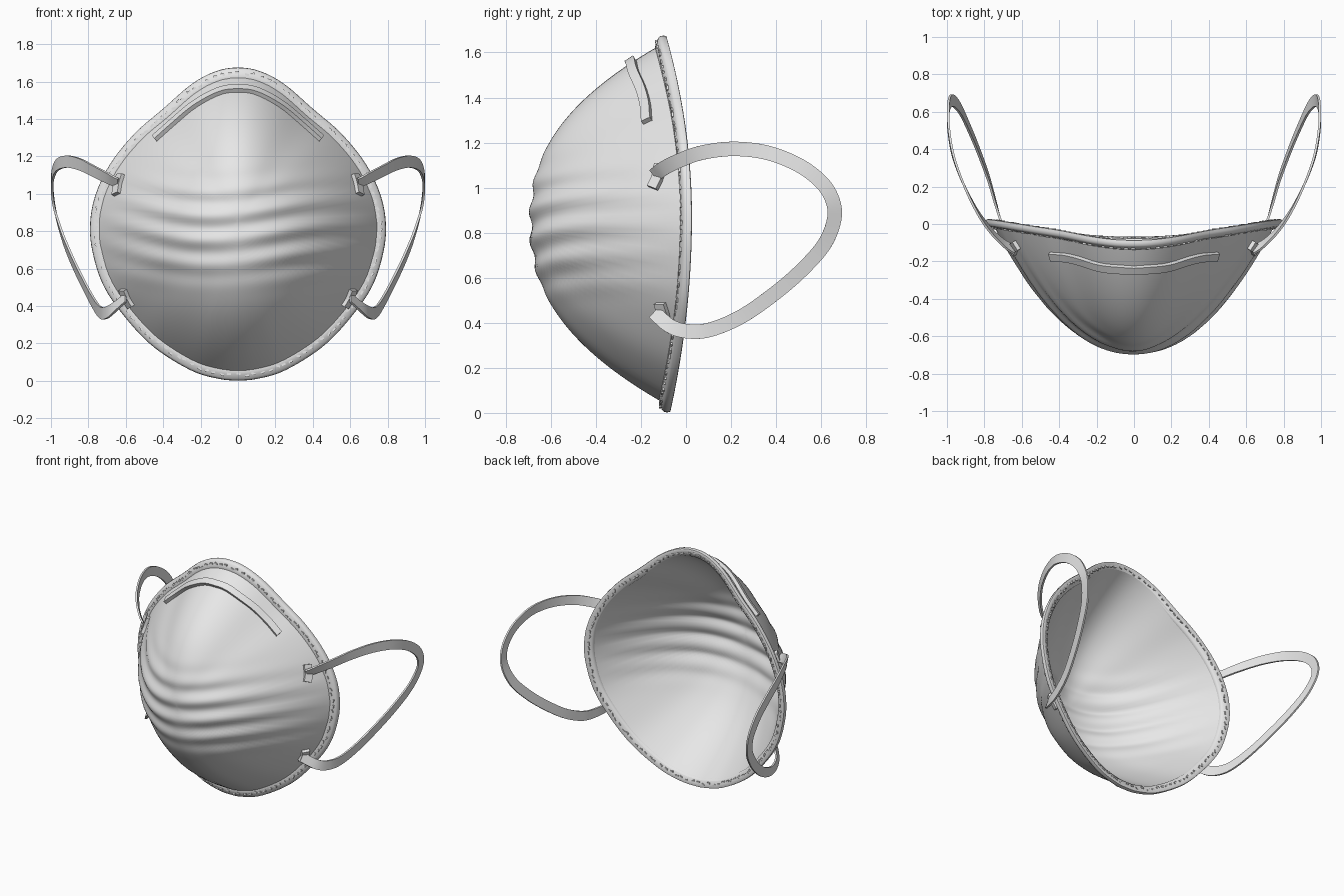
import bpy, bmesh, math, random
from mathutils import Vector, Matrix

if "Cube" in bpy.data.objects:
    bpy.data.objects.remove(bpy.data.objects["Cube"])

random.seed(4)
mat = bpy.data.materials.new("off_white_fabric")
mat.diffuse_color = (0.8, 0.8, 0.8, 1)
mat.use_nodes = True
mat.node_tree.nodes["Principled BSDF"].inputs["Base Color"].default_value = mat.diffuse_color
CZ = 0.85       # height of the cup centre


def spline(pts, n=10, first=None, last=None):
    """Smooth curve through the given points."""
    p = [Vector(q) for q in pts]
    a = [Vector(first) if first else p[0] * 2 - p[1]] + p
    a.append(Vector(last) if last else p[-1] * 2 - p[-2])
    out = []
    for i in range(1, len(a) - 2):
        for k in range(n):
            t = k / n
            out.append(0.5 * (2 * a[i] + (a[i + 1] - a[i - 1]) * t
                       + (2 * a[i - 1] - 5 * a[i] + 4 * a[i + 1] - a[i + 2]) * t * t
                       + (3 * a[i] - a[i - 1] - 3 * a[i + 1] + a[i + 2]) * t ** 3))
    return out + [p[-1]]


def finish(name, bm, angle=50):
    bmesh.ops.recalc_face_normals(bm, faces=bm.faces)
    me = bpy.data.meshes.new(name)
    bm.to_mesh(me)
    bm.free()
    me.materials.append(mat)
    ob = bpy.data.objects.new(name, me)
    bpy.context.collection.objects.link(ob)
    bpy.ops.object.select_all(action='DESELECT')
    ob.select_set(True)
    bpy.context.view_layer.objects.active = ob
    bpy.ops.object.shade_smooth_by_angle(angle=math.radians(angle))
    return ob


def loft(bm, rings, closed):
    """Skin closed cross-sections, capping the ends of open sweeps."""
    vs = [[bm.verts.new(p) for p in r] for r in rings]
    n, m = len(vs), len(vs[0])
    for i in range(n if closed else n - 1):
        a, b = vs[i], vs[(i + 1) % n]
        for j in range(m):
            bm.faces.new((a[j], a[(j + 1) % m], b[(j + 1) % m], b[j]))
    if not closed:
        bm.faces.new(vs[0])
        bm.faces.new(vs[-1])


# Half outline of the rim (x, z) from top to bottom
half = spline([(0, 1.675), (0.12, 1.655), (0.25, 1.585), (0.4, 1.455), (0.55, 1.325),
               (0.68, 1.165), (0.76, 1.0), (0.79, 0.85), (0.78, 0.7), (0.72, 0.51),
               (0.6, 0.335), (0.45, 0.18), (0.25, 0.055), (0.1, 0.01), (0, 0.002)],
              12, (-0.12, 1.655), (-0.1, 0.01))
polar = [(math.atan2(abs(p.x), p.y - CZ), math.hypot(p.x, p.y - CZ)) for p in half]


def radius(a):
    a = abs(math.atan2(math.sin(a), math.cos(a)))
    for (a0, r0), (a1, r1) in zip(polar, polar[1:]):
        if a0 <= a <= a1:
            return r0 + (r1 - r0) * (a - a0) / max(a1 - a0, 1e-9)
    return polar[-1][1]


def rim_y(z):
    d = (z - 0.87) / 0.8
    return -(0.11 if d > 0 else 0.08) * d * d


def surf(x, z):
    """Point on the outside of the cup."""
    a = math.atan2(x, z - CZ)
    r = radius(a) - 0.035
    s = min(math.hypot(x, z - CZ) / r, 1)
    y0 = rim_y(CZ + r * math.cos(a))
    e = 2.05 + 0.35 * math.cos(a) ** 2
    y = y0 + (-0.69 - y0) * (1 - s ** e)
    # horizontal folds across the middle
    u = z + 0.03 * math.cos(5 * x + 1) - 0.12 * x * x
    fade = math.exp(-((z - 0.82) / 0.27) ** 4) * (1 - s ** 6) * (0.5 + 0.5 * min(1, abs(x) * 3 + 0.2))
    y += 0.013 * fade * math.sin(u * 2 * math.pi / 0.135)
    return Vector((x, y, z))


def normal(x, z):
    h = 0.01
    n = (surf(x + h, z) - surf(x - h, z)).cross(surf(x, z + h) - surf(x, z - h))
    return n.normalized() if n.y < 0 else -n.normalized()


# Cup shell
bm = bmesh.new()
SEG, RINGS = 112, 44
mid = bm.verts.new(surf(0, CZ))
prev = None
for i in range(1, RINGS + 1):
    ring = []
    for k in range(SEG):
        a = 2 * math.pi * k / SEG
        r = (radius(a) - 0.035) * i / RINGS
        ring.append(bm.verts.new(surf(r * math.sin(a), CZ + r * math.cos(a))))
    for k in range(SEG):
        j = (k + 1) % SEG
        if prev:
            bm.faces.new((prev[k], prev[j], ring[j], ring[k]))
        else:
            bm.faces.new((mid, ring[j], ring[k]))
    prev = ring
bmesh.ops.recalc_face_normals(bm, faces=bm.faces)
bm.faces.ensure_lookup_table()
if bm.faces[0].normal.y > 0:
    bmesh.ops.reverse_faces(bm, faces=bm.faces)
cup_inner = [(v.co - v.normal * 0.018) for v in bm.verts]
geo = bmesh.ops.duplicate(bm, geom=bm.verts[:] + bm.edges[:] + bm.faces[:])
for v, co in zip([g for g in geo["geom"] if isinstance(g, bmesh.types.BMVert)], cup_inner):
    v.co = co
bmesh.ops.reverse_faces(bm, faces=[g for g in geo["geom"] if isinstance(g, bmesh.types.BMFace)])
finish("cup", bm)

# Welded rim: rounded flat band swept round the outline
def rim_frame(a):
    r = radius(a)
    d = Vector((math.sin(a), 0, math.cos(a)))
    return Vector((0, rim_y(CZ + r * math.cos(a)), CZ)) + d * r, d


bm = bmesh.new()
rings = []
for k in range(160):
    p, d = rim_frame(2 * math.pi * k / 160)
    ring = []
    for j in range(12):
        t = 2 * math.pi * j / 12
        c, s = math.cos(t), math.sin(t)
        u = math.copysign(abs(c) ** 0.6, c) * 0.031
        w = math.copysign(abs(s) ** 0.6, s) * 0.021
        ring.append(p + d * (u - 0.031) + Vector((0, w + u * 0.35, 0)))
    rings.append(ring)
loft(bm, rings, True)
finish("rim", bm)

# Embossed weld marks on both faces of the rim
bm = bmesh.new()
N = 120
for k in range(N):
    for side in (-1, 1):
        a = 2 * math.pi * (k + random.uniform(-0.2, 0.2)) / N
        p, d = rim_frame(a)
        p = p - d * (0.031 + random.uniform(-0.007, 0.007)) + Vector((0, side * 0.021, 0))
        rot = Matrix.Rotation(a + random.uniform(-0.5, 0.5), 4, 'Y')
        bmesh.ops.create_cube(bm, size=1, matrix=Matrix.Translation(p) @ rot
                              @ Matrix.Diagonal((0.022, 0.009, 0.011, 1)))
finish("rim_weld_marks", bm, 30)


def band(bm, pts, widths, thick):
    """Sweep a flat rectangle; widths holds one half-width vector per point."""
    rings = []
    for i, p in enumerate(pts):
        t = (pts[min(i + 1, len(pts) - 1)] - pts[max(i - 1, 0)]).normalized()
        w = widths[i]
        n = t.cross(w).normalized() * thick / 2
        rings.append([p + w + n, p - w + n, p - w - n, p + w - n])
    loft(bm, rings, False)


def surface_band(name, path, half_w, thick, lift, mirror=False):
    bm = bmesh.new()
    for sx in ((1, -1) if mirror else (1,)):
        flat = [Vector((q.x * sx, q.y)) for q in path]
        ns = [normal(q.x, q.y) for q in flat]
        pts = [surf(q.x, q.y) + n * lift for q, n in zip(flat, ns)]
        ws = []
        for i, n in enumerate(ns):
            t = pts[min(i + 1, len(pts) - 1)] - pts[max(i - 1, 0)]
            ws.append(n.cross(t).normalized() * half_w)
        band(bm, pts, ws, thick)
    finish(name, bm, 40)


# Nose strip
surface_band("nose_strip", spline([(-0.44, 1.29), (-0.35, 1.37), (-0.23, 1.47), (-0.1, 1.54),
                                   (0, 1.555), (0.1, 1.54), (0.23, 1.47), (0.35, 1.37),
                                   (0.44, 1.29)], 6), 0.022, 0.03, 0.008)

# Strap anchor tabs
surface_band("upper_strap_tabs", spline([(0.645, 0.995), (0.635, 1.05), (0.62, 1.10)], 3),
             0.026, 0.026, 0.008, True)
surface_band("lower_strap_tabs", spline([(0.565, 0.40), (0.59, 0.44), (0.61, 0.49)], 3),
             0.026, 0.026, 0.008, True)

# Ear straps
loop = spline([(0.64, -0.14, 1.055), (0.70, -0.10, 1.085), (0.77, -0.03, 1.12), (0.84, 0.07, 1.155),
               (0.91, 0.21, 1.172), (0.965, 0.36, 1.155), (0.99, 0.5, 1.1), (0.993, 0.6, 1.025),
               (0.985, 0.65, 0.945), (0.965, 0.658, 0.86), (0.93, 0.615, 0.75), (0.885, 0.52, 0.64),
               (0.835, 0.4, 0.535), (0.78, 0.25, 0.43), (0.74, 0.11, 0.37), (0.71, 0.01, 0.362),
               (0.67, -0.07, 0.385), (0.60, -0.14, 0.445)], 7)
for sx, name in ((1, "right_ear_strap"), (-1, "left_ear_strap")):
    pts = [Vector((p.x * sx, p.y, p.z)) for p in loop]
    ws = []
    for i in range(len(pts)):
        t = pts[min(i + 1, len(pts) - 1)] - pts[max(i - 1, 0)]
        ws.append(Vector((0, t.z, -t.y)).normalized() * 0.032)
    bm = bmesh.new()
    band(bm, pts, ws, 0.012)
    finish(name, bm, 40)
